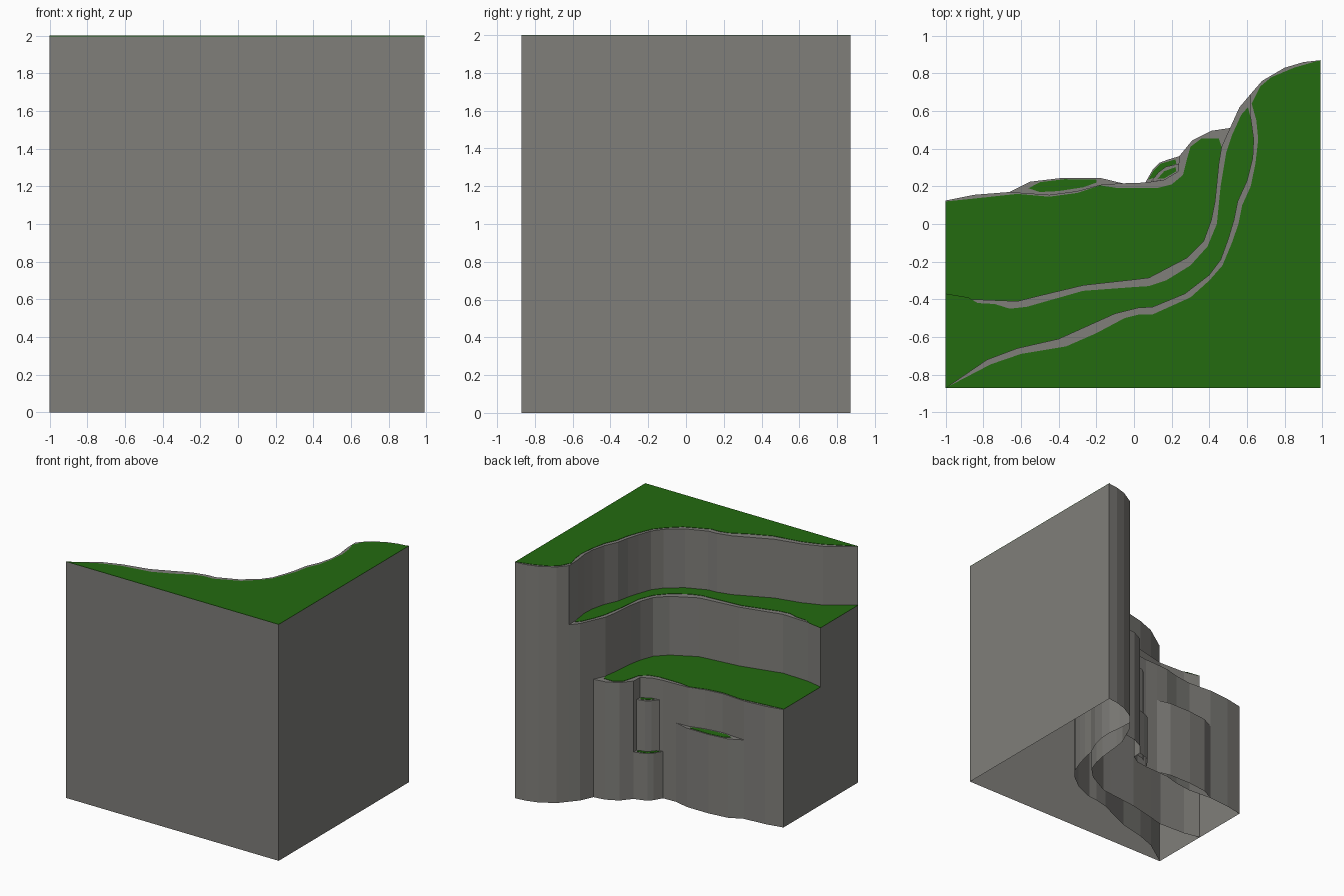
import bpy
import bmesh

cube = bpy.data.objects.get("Cube")
if cube:
    bpy.data.objects.remove(cube, do_unlink=True)


def material(name, color):
    mat = bpy.data.materials.new(name)
    mat.use_nodes = True
    mat.diffuse_color = color
    mat.node_tree.nodes["Principled BSDF"].inputs["Base Color"].default_value = color
    return mat


ROCK = material("grey rock", (0.215, 0.21, 0.195, 1))
GRASS = material("dark green grass", (0.017, 0.145, 0.005, 1))
LIP = 0.003  # grass thickness


def shelf(name, mat, path, back, bottom, top, end_wall=True):
    """Flat top bounded by path and back, with a skirt hanging from the path."""
    loop = path + back
    bm = bmesh.new()
    high = [bm.verts.new((x, y, top)) for x, y in loop]
    low = [bm.verts.new((x, y, bottom)) for x, y in path]
    cap = bm.faces.new(high)
    cap.normal_update()
    if cap.normal.z < 0:
        cap.normal_flip()
    for i in range(len(path) - 1):
        bm.faces.new((high[i], high[i + 1], low[i + 1], low[i]))
    if end_wall:
        if back:
            corner = bm.verts.new((*back[-1], bottom))
            bm.faces.new((high[-1], high[0], low[0], corner))
        else:
            bm.faces.new((high[-1], high[0], low[0], low[-1]))
    bmesh.ops.triangulate(bm, faces=[f for f in bm.faces if len(f.verts) > 4])
    mesh = bpy.data.meshes.new(name)
    bm.to_mesh(mesh)
    bm.free()
    mesh.materials.append(mat)
    obj = bpy.data.objects.new(name, mesh)
    bpy.context.collection.objects.link(obj)
    return obj


def terrace(name, wall, wall_back, lawn, lawn_back, height, end_wall=True):
    shelf(name + "_rock", ROCK, wall, wall_back, 0, height - LIP, end_wall)
    shelf(name + "_grass", GRASS, lawn, lawn_back, height - LIP, height, end_wall)


def upto(path, point):
    """Part of a path before the point, reversed to close an outline."""
    return path[:path.index(point)][::-1]


# Cliff lines, running from the left edge to the back
JOIN_UP, JOIN_MID = (.615, .685), (.51, .51)
CORNER = (.99, -.87)
upper = [(-1, -.87), (-.78, -.72), (-.62, -.66), (-.4, -.61), (-.2, -.52),
         (-.1, -.475), (.02, -.445), (.1, -.44), (.27, -.37), (.4, -.27),
         (.46, -.19), (.5, -.08), (.53, .02), (.55, .12), (.6, .23),
         (.63, .35), (.635, .45), (.62, .56), JOIN_UP,
         (.68, .76), (.8, .83), (.9, .86), (.99, .87)]
middle = [(-1, -.37), (-.86, -.4), (-.62, -.41), (-.5, -.38), (-.27, -.325),
          (0, -.295), (.08, -.285), (.28, -.18), (.37, -.09), (.41, .02),
          (.43, .12), (.45, .32), (.465, .41), JOIN_MID, (.56, .62), JOIN_UP]
lower = [(-1, .125), (-.85, .155), (-.66, .17), (-.45, .155), (-.3, .175),
         (-.17, .21), (-.06, .216), (.06, .22), (.16, .235), (.235, .28),
         (.24, .36), (.31, .445), (.41, .495), JOIN_MID]

# Grass outlines, set back from each cliff edge
upper_lawn = [(-1, -.87), (-.76, -.745), (-.6, -.69), (-.36, -.65), (-.2, -.58),
              (-.05, -.5), (.03, -.48), (.1, -.48), (.3, -.39), (.4, -.3),
              (.47, -.22), (.52, -.1), (.555, 0), (.575, .1), (.62, .2),
              (.645, .32), (.66, .45), (.65, .55), (.625, .64),
              (.67, .73), (.73, .78), (.85, .83), (.99, .87)]
middle_lawn = [(-1, -.37), (-.88, -.39), (-.83, -.42), (-.74, -.425), (-.66, -.45),
               (-.57, -.44), (-.27, -.355), (0, -.335), (.08, -.33), (.17, -.3),
               (.3, -.22), (.39, -.12), (.44, 0), (.46, .2), (.49, .38),
               (.52, .47), (.57, .58), (.605, .62)]
lower_lawn = [(-1, .12), (-.85, .135), (-.62, .16), (-.45, .145), (-.3, .165),
              (-.18, .205), (-.08, .19), (.12, .19), (.2, .21), (.26, .26),
              (.28, .34), (.3, .41), (.36, .455), (.45, .455)]

# Three main terraces
terrace("upper_terrace", upper + [CORNER], [], upper_lawn + [CORNER], [], 2)
terrace("middle_terrace", middle, upto(upper, JOIN_UP),
        middle_lawn, upto(upper, JOIN_UP), 1.5)
terrace("lower_terrace", lower, upto(middle, JOIN_MID),
        lower_lawn, upto(middle, JOIN_MID), 1)

# Long narrow ledge on the lowest cliff
terrace("long_ledge",
        [(-.66, .17), (-.55, .225), (-.38, .245), (-.18, .245), (-.06, .216)],
        [(-.17, .21), (-.3, .175), (-.45, .155)],
        [(-.56, .19), (-.5, .222), (-.37, .238), (-.2, .235)],
        [(-.2, .22), (-.27, .195), (-.4, .175), (-.5, .17)], .67, False)

# Two stepped ledges in the cliff corner
terrace("low_step",
        [(.06, .22), (.1, .29), (.135, .325), (.18, .342), (.24, .36)],
        [(.235, .28), (.16, .235)],
        [(.075, .235), (.105, .285), (.14, .32), (.22, .343)],
        [(.225, .32), (.17, .3), (.12, .25)], .4, False)
terrace("high_step",
        [(.09, .225), (.13, .275), (.17, .305), (.238, .32)],
        [(.235, .28), (.16, .235)],
        [(.125, .24), (.16, .28), (.22, .302)],
        [(.225, .28), (.16, .242)], .83, False)
